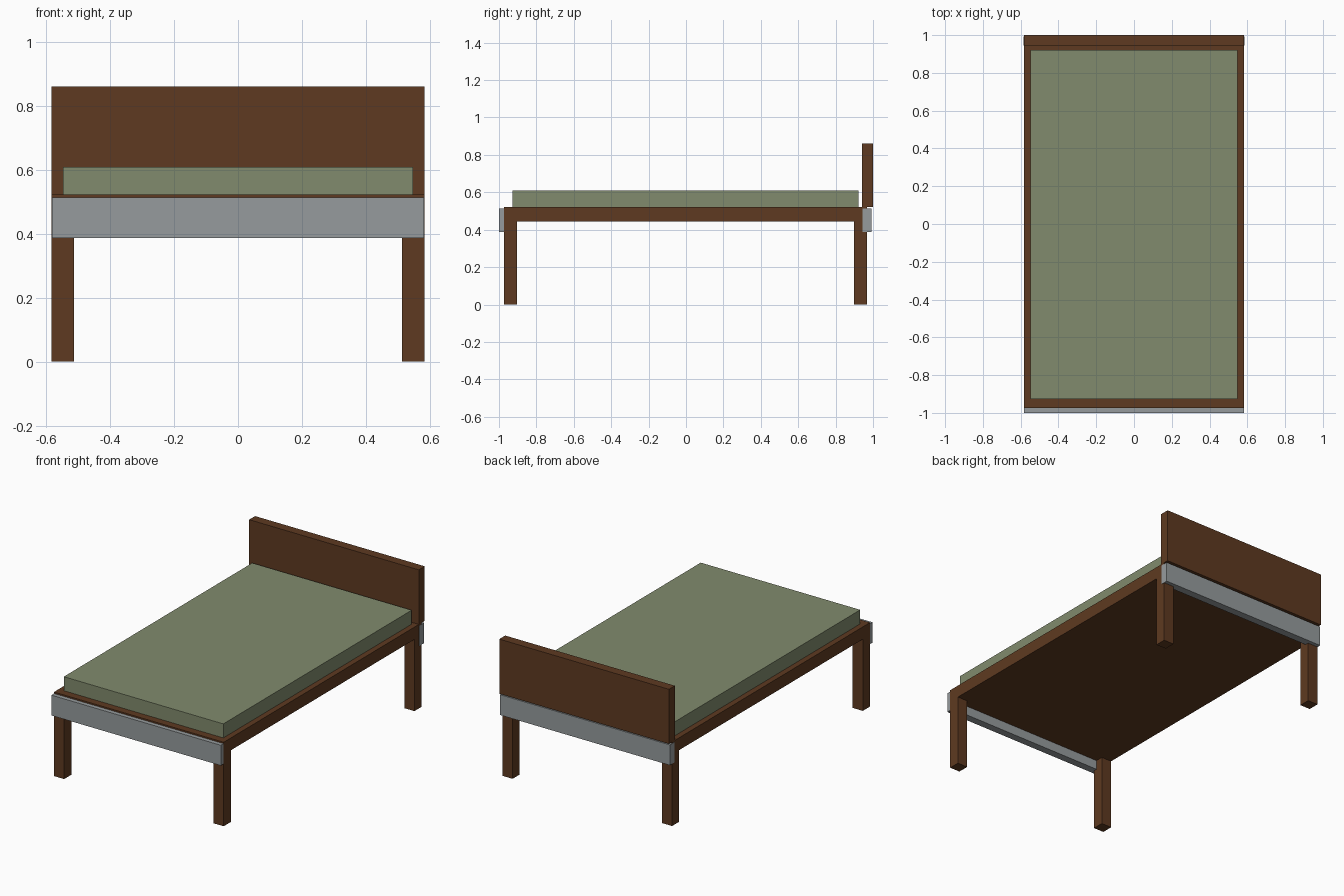
import bpy

cube = bpy.data.objects.get("Cube")
if cube:
    bpy.data.objects.remove(cube, do_unlink=True)


def material(name, rgb):
    mat = bpy.data.materials.new(name)
    mat.use_nodes = True
    mat.diffuse_color = (*rgb, 1)
    mat.node_tree.nodes["Principled BSDF"].inputs["Base Color"].default_value = (*rgb, 1)
    return mat


wood = material("brown_wood", (0.112, 0.042, 0.015))
metal = material("grey_rail", (0.305, 0.33, 0.337))
fabric = material("sage_fabric", (0.22, 0.258, 0.153))


def box(name, x, y, z, mat):
    """Box spanning the (low, high) range on each axis."""
    spans = (x, y, z)
    bpy.ops.mesh.primitive_cube_add(size=1, location=[(a + b) / 2 for a, b in spans])
    obj = bpy.context.object
    obj.name = obj.data.name = name
    obj.scale = [b - a for a, b in spans]
    bpy.ops.object.transform_apply(location=False, rotation=False, scale=True)
    obj.data.materials.append(mat)
    return obj


HALF = 0.583          # half width of the frame
LEG = 0.07            # leg thickness
DECK = (0.445, 0.522)  # deck underside and top
FRONT, BACK = -0.973, 0.969

# Deck and mattress
box("bed_deck", (-HALF, HALF), (FRONT, BACK), DECK, wood)
box("mattress", (-0.548, 0.548), (-0.927, 0.922), (DECK[1], 0.609), fabric)

# Four corner legs
for side, x in (("right", -HALF), ("left", HALF - LEG)):
    for end, y in (("front", FRONT), ("back", BACK - LEG)):
        box(f"{end}_{side}_leg", (x, x + LEG), (y, y + LEG), (0, DECK[0]), wood)

# Cross rails at both ends; the back one wraps the leg sides
RAIL = (0.387, 0.513)
box("front_rail", (-HALF + 0.001, HALF - 0.001), (-1, -0.952), RAIL, metal)
box("back_rail", (-HALF - 0.001, HALF + 0.001), (0.945, 0.993), RAIL, metal)

# Headboard panel
box("headboard", (-HALF, HALF), (0.942, 1), (DECK[1], 0.861), wood)
